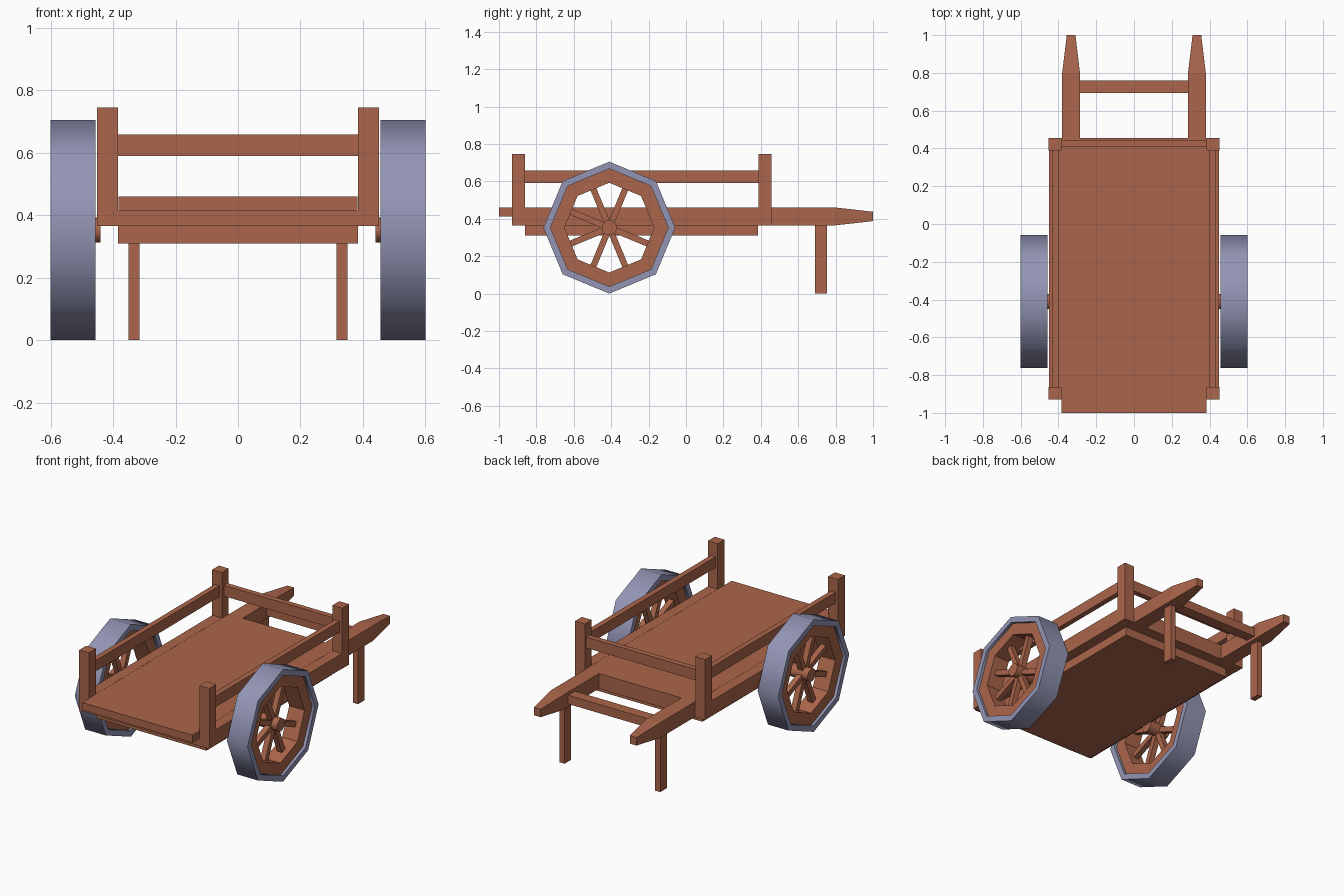
import bpy, bmesh, math
from mathutils import Matrix, Vector

if "Cube" in bpy.data.objects:
    bpy.data.objects.remove(bpy.data.objects["Cube"])


def material(name, rgb):
    m = bpy.data.materials.new(name)
    m.diffuse_color = (*rgb, 1)
    m.use_nodes = True
    m.node_tree.nodes["Principled BSDF"].inputs["Base Color"].default_value = m.diffuse_color
    return m


WOOD = material("red brown wood", (0.41, 0.133, 0.07))
IRON = material("blue grey iron", (0.29, 0.30, 0.46))


def finish(name, bm, mat):
    bmesh.ops.recalc_face_normals(bm, faces=bm.faces[:])
    me = bpy.data.meshes.new(name)
    bm.to_mesh(me)
    bm.free()
    me.materials.append(mat)
    ob = bpy.data.objects.new(name, me)
    bpy.context.collection.objects.link(ob)
    return ob


def smooth(ob, degrees):
    bpy.ops.object.select_all(action='DESELECT')
    ob.select_set(True)
    bpy.context.view_layer.objects.active = ob
    bpy.ops.object.shade_smooth_by_angle(angle=math.radians(degrees))


def box(name, x, y, z):
    bm = bmesh.new()
    bmesh.ops.create_cube(bm, size=1)
    for v in bm.verts:
        v.co = [(a + b) / 2 + c * (b - a) for (a, b), c in zip((x, y, z), v.co)]
    return finish(name, bm, WOOD)


def span(s, a, b):
    return tuple(sorted((s * a, s * b)))


CENTRE = Vector((0, -0.41, 0.3525))


def ring(name, x0, x1, r_out, r_in, mat):
    # octagonal ring around the x axis, one corner pointing up
    bm = bmesh.new()
    loops = []
    for i in range(8):
        a = math.radians(45 * i)
        d = Vector((0, math.cos(a), math.sin(a)))
        loops.append([bm.verts.new(CENTRE + d * r + Vector((x, 0, 0)))
                      for x, r in ((x0, r_out), (x1, r_out), (x1, r_in), (x0, r_in))])
    for i in range(8):
        p, q = loops[i], loops[(i + 1) % 8]
        for k in range(4):
            n = (k + 1) % 4
            bm.faces.new((p[k], p[n], q[n], q[k]))
    return finish(name, bm, mat)


# bed
box("deck", (-0.383, 0.383), (-1.0, 0.455), (0.413, 0.46))
box("bed_frame", (-0.384, 0.384), (-0.93, 0.455), (0.365, 0.413))
box("under_bed", (-0.384, 0.384), (-0.862, 0.386), (0.31, 0.365))
box("rear_rail", (-0.385, 0.385), (0.408, 0.443), (0.59, 0.658))
box("handle_crossbar", (-0.287, 0.287), (0.693, 0.76), (0.385, 0.44))

for side, s in (("right", 1), ("left", -1)):
    # side beams, posts and rails
    box(side + "_side_beam", span(s, 0.384, 0.45), (-0.862, 0.39), (0.365, 0.46))
    for end, y in (("front", (-0.93, -0.862)), ("rear", (0.388, 0.456))):
        box(f"{side}_{end}_post", span(s, 0.384, 0.452), y, (0.365, 0.745))
    box(side + "_side_rail", span(s, 0.40, 0.434), (-0.862, 0.388), (0.59, 0.658))
    box(side + "_leg", span(s, 0.315, 0.35), (0.69, 0.755), (0, 0.38))

    # tapered handle
    bm = bmesh.new()
    sections = []
    for y, hx, hz in ((0.455, 0.047, 0.0475), (0.8, 0.047, 0.0475), (1.0, 0.023, 0.025)):
        sections.append([bm.verts.new((s * 0.333 + i * hx, y, 0.4125 + k * hz))
                         for i, k in ((-1, -1), (1, -1), (1, 1), (-1, 1))])
    for p, q in zip(sections, sections[1:]):
        for k in range(4):
            n = (k + 1) % 4
            bm.faces.new((p[k], p[n], q[n], q[k]))
    bm.faces.new(sections[0])
    bm.faces.new(sections[-1])
    finish(side + "_handle", bm, WOOD)

    # wheel
    tyre = ring(side + "_wheel_tyre", s * 0.457, s * 0.60, 0.3525, 0.315, IRON)
    smooth(tyre, 50)
    ring(side + "_wheel_rim", s * 0.475, s * 0.582, 0.317, 0.24, WOOD)

    bm = bmesh.new()
    bmesh.ops.create_cone(bm, cap_ends=True, segments=16, radius1=0.04, radius2=0.04, depth=0.145,
                          matrix=Matrix.Translation(CENTRE + Vector((s * 0.5125, 0, 0)))
                          @ Matrix.Rotation(math.pi / 2, 4, 'Y'))
    smooth(finish(side + "_wheel_hub", bm, WOOD), 40)

    # spokes meet the middles of the rim sides; one is missing
    bm = bmesh.new()
    for i in range(1, 8):
        m = (Matrix.Translation(CENTRE + Vector((s * 0.528, 0, 0)))
             @ Matrix.Rotation(math.radians(22.5 + 45 * i), 4, 'X')
             @ Matrix.Translation((0, 0.125, 0))
             @ Matrix.Diagonal((0.035, 0.21, 0.033, 1)))
        bmesh.ops.create_cube(bm, size=1, matrix=m)
    finish(side + "_wheel_spokes", bm, WOOD)
